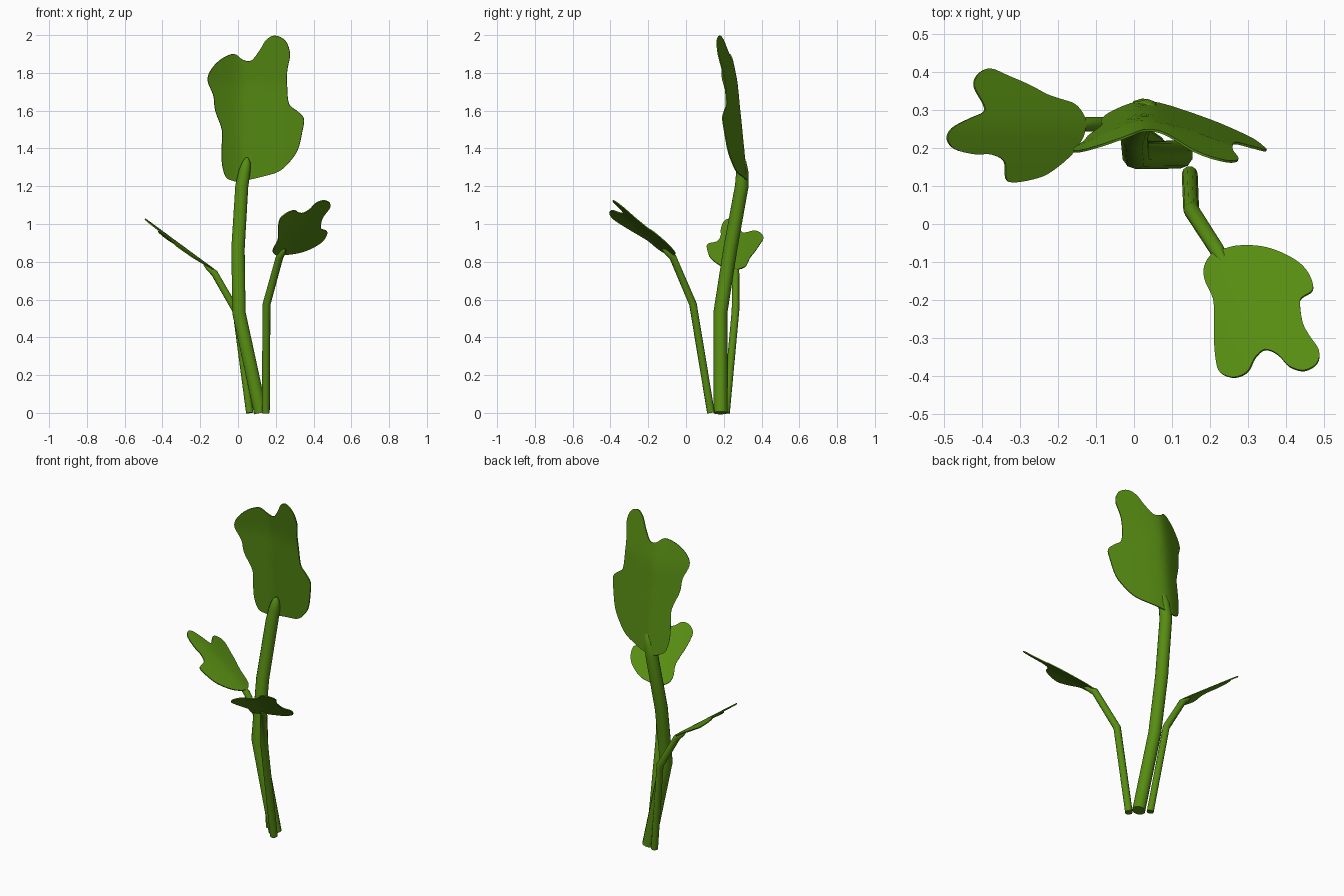
import bpy, bmesh, math
from mathutils import Vector

if "Cube" in bpy.data.objects:
    bpy.data.objects.remove(bpy.data.objects["Cube"])

green = bpy.data.materials.new("leaf green")
green.diffuse_color = (0.095, 0.265, 0.006, 1)
green.use_nodes = True
green.node_tree.nodes["Principled BSDF"].inputs["Base Color"].default_value = green.diffuse_color


def finish(ob):
    bpy.ops.object.select_all(action='DESELECT')
    ob.select_set(True)
    bpy.context.view_layer.objects.active = ob


def stem(name, points):
    """Tube through (x, y, z, radius) points."""
    cu = bpy.data.curves.new(name, 'CURVE')
    cu.dimensions = '3D'
    cu.bevel_depth = 1.0
    cu.bevel_resolution = 3
    cu.use_fill_caps = True
    sp = cu.splines.new('POLY')
    sp.points.add(len(points) - 1)
    for p, (x, y, z, r) in zip(sp.points, points):
        p.co = (x, y, z, 1)
        p.radius = r
    ob = bpy.data.objects.new(name, cu)
    bpy.context.collection.objects.link(ob)
    cu.materials.append(green)
    finish(ob)
    bpy.ops.object.convert(target='MESH')
    bpy.ops.object.shade_smooth_by_angle(angle=math.radians(60))


def smooth_loop(pts, n=4):
    """Catmull-Rom resampling of a closed outline."""
    out = []
    m = len(pts)
    for i in range(m):
        a, b, c, d = (Vector(pts[(i + k) % m]) for k in (-1, 0, 1, 2))
        for s in range(n):
            t = s / n
            out.append(0.5 * (2 * b + (c - a) * t + (2 * a - 5 * b + 4 * c - d) * t * t
                              + (3 * b - a - 3 * c + d) * t ** 3))
    return out


def leaf(name, outline, centre, place, rings=8):
    """Thin blade: outline filled with rings, each point bent into space by place()."""
    loop = smooth_loop(outline)
    c = Vector(centre)
    bm = bmesh.new()
    mid = bm.verts.new(place(*c))
    grid = [[bm.verts.new(place(*(c + (p - c) * r / rings))) for p in loop]
            for r in range(1, rings + 1)]
    n = len(loop)
    for i in range(n):
        j = (i + 1) % n
        bm.faces.new((mid, grid[0][i], grid[0][j]))
        for a, b in zip(grid, grid[1:]):
            bm.faces.new((a[i], b[i], b[j], a[j]))
    bmesh.ops.recalc_face_normals(bm, faces=bm.faces)
    me = bpy.data.meshes.new(name)
    bm.to_mesh(me)
    bm.free()
    me.materials.append(green)
    ob = bpy.data.objects.new(name, me)
    bpy.context.collection.objects.link(ob)
    mod = ob.modifiers.new("thickness", 'SOLIDIFY')
    mod.thickness = 0.006
    mod.offset = 0
    finish(ob)
    bpy.ops.object.modifier_apply(modifier=mod.name)
    bpy.ops.object.shade_smooth_by_angle(angle=math.radians(50))


def droop(d, k):
    return k * (math.sqrt(d * d + 0.0025) - 0.05)


# Stems
stem("main_stem", [(0.12, 0.183, 0, .037), (0.005, 0.182, 0.53, .037), (0.0, 0.235, 0.87, .037),
                   (0.02, 0.295, 1.2, .036), (0.035, 0.298, 1.28, .032),
                   (0.045, 0.297, 1.33, .022), (0.048, 0.297, 1.352, .006)])
stem("left_stem", [(0.062, 0.212, 0, .02), (-0.01, 0.262, 0.54, .02), (-0.125, 0.263, 0.74, .019),
                   (-0.16, 0.263, 0.77, .014), (-0.18, 0.263, 0.785, .004)])
stem("right_stem", [(0.147, 0.132, 0, .021), (0.151, 0.037, 0.575, .021), (0.22, -0.07, 0.825, .02),
                    (0.24, -0.105, 0.853, .014), (0.25, -0.125, 0.867, .004)])

# Main leaf, outlined in front view (x, z)
main_outline = [
    (-.07, 1.26), (-.085, 1.33), (-.085, 1.42), (-.085, 1.50), (-.12, 1.60), (-.13, 1.68),
    (-.16, 1.76), (-.14, 1.82), (-.085, 1.875), (-.02, 1.90), (.025, 1.87), (.07, 1.865),
    (.115, 1.92), (.15, 1.975), (.195, 1.997), (.25, 1.97), (.275, 1.90), (.26, 1.81),
    (.26, 1.72), (.27, 1.635), (.31, 1.60), (.348, 1.56), (.34, 1.49), (.315, 1.39),
    (.265, 1.32), (.21, 1.275), (.125, 1.25), (.01, 1.225), (-.045, 1.235)]


def place_main(x, z):
    d = x - 0.03
    y = 0.325 - 0.1 * (z - 1.2) - 0.1 * max(0, z - 1.75) - droop(d, 0.5 if d < 0 else 0.35)
    return x, y, z


leaf("main_leaf", main_outline, (0.07, 1.57), place_main)

# Left leaf, outlined in top view (x, y)
left_outline = [
    (-.13, .28), (-.155, .315), (-.195, .33), (-.23, .342), (-.275, .366), (-.33, .39),
    (-.38, .41), (-.412, .395), (-.422, .363), (-.397, .315), (-.398, .295), (-.433, .279),
    (-.48, .253), (-.493, .224), (-.472, .197), (-.42, .184), (-.38, .184), (-.343, .166),
    (-.338, .12), (-.315, .11), (-.25, .123), (-.21, .145), (-.165, .184), (-.138, .224),
    (-.13, .25)]
leaf("left_leaf", left_outline, (-.30, .24),
     lambda x, y: (x, y, 0.775 + 0.735 * (-0.148 - x) - droop(y - 0.26, 0.2)))

# Right leaf, outlined in top view (x, y)
right_outline = [
    (.24, -.066), (.278, -.058), (.336, -.06), (.388, -.076), (.436, -.103), (.464, -.137),
    (.472, -.174), (.443, -.195), (.438, -.213), (.446, -.263), (.464, -.297), (.488, -.334),
    (.483, -.368), (.449, -.387), (.41, -.376), (.38, -.345), (.346, -.332), (.32, -.353),
    (.30, -.39), (.264, -.405), (.228, -.392), (.217, -.36), (.212, -.303), (.212, -.237),
    (.209, -.197), (.188, -.15), (.186, -.113), (.207, -.079)]


def place_right(x, y):
    u = (x - .22) * .45 - (y + .07) * .89
    v = (x - .22) * .89 + (y + .07) * .45
    return x, y, 0.835 + 0.77 * u - droop(v, 0.25)


leaf("right_leaf", right_outline, (.335, -.21), place_right)
